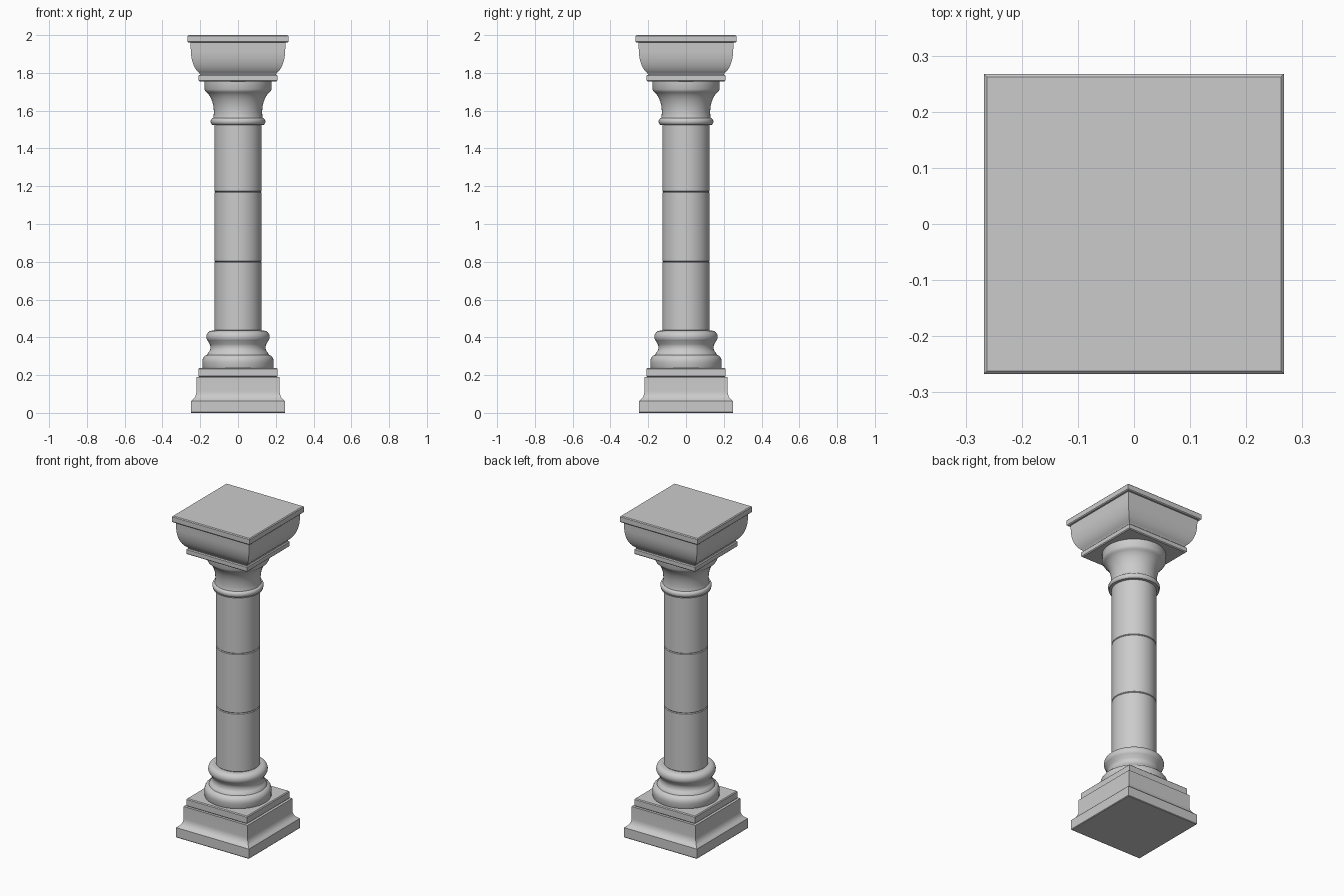
import bpy, bmesh
from math import cos, sin, pi, sqrt, radians

cube = bpy.data.objects.get("Cube")
if cube:
    bpy.data.objects.remove(cube, do_unlink=True)

stone = bpy.data.materials.new("grey_stone")
stone.use_nodes = True
GREY = (0.6, 0.6, 0.6, 1)
stone.diffuse_color = GREY
stone.node_tree.nodes["Principled BSDF"].inputs["Base Color"].default_value = GREY


def sweep(name, profile, sides, angle=35):
    """Closed solid from (half width, height) points; four sides give a square."""
    bm = bmesh.new()
    square = sides == 4
    scale = sqrt(2) if square else 1
    turn = pi / 4 if square else 0
    rings = []
    for r, z in profile:
        rings.append([bm.verts.new((r * scale * cos(turn + 2 * pi * i / sides),
                                    r * scale * sin(turn + 2 * pi * i / sides), z))
                      for i in range(sides)])
    for low, high in zip(rings, rings[1:]):
        for i in range(sides):
            j = (i + 1) % sides
            bm.faces.new((low[i], low[j], high[j], high[i]))
    bm.faces.new(rings[0][::-1])
    bm.faces.new(rings[-1])
    mesh = bpy.data.meshes.new(name)
    bm.to_mesh(mesh)
    bm.free()
    mesh.materials.append(stone)
    obj = bpy.data.objects.new(name, mesh)
    bpy.context.collection.objects.link(obj)
    bpy.ops.object.select_all(action='DESELECT')
    obj.select_set(True)
    bpy.context.view_layer.objects.active = obj
    bpy.ops.object.shade_smooth_by_angle(angle=radians(angle))
    return obj


def slab(name, half, low, high, b=0.005):
    """Square slab with chamfered rims."""
    sweep(name, [(half - b, low), (half, low + b), (half, high - b), (half - b, high)], 4)


def arc(r, z, radius_r, radius_z, start, end, steps=8):
    """Elliptical piece of a moulding profile, angles in degrees."""
    angles = [radians(start + (end - start) * i / steps) for i in range(steps + 1)]
    return [(r + radius_r * cos(a), z + radius_z * sin(a)) for a in angles]


# Plinth with a concave step, and the slab on it
sweep("plinth", [(0.247, 0), (0.25, 0.004), (0.25, 0.062)]
      + arc(0.258, 0.115, 0.038, 0.05, 240, 180, 6) + [(0.22, 0.19)], 4)
slab("plinth_slab", 0.209, 0.19, 0.238)

# Round base: lower torus, hollow and upper torus
sweep("column_base", [(0.187, 0.238), (0.189, 0.242), (0.189, 0.272)]
      + arc(0.158, 0.272, 0.031, 0.036, 0, 80)
      + arc(0.168, 0.347, 0.022, 0.03, 240, 130)
      + arc(0.138, 0.403, 0.03, 0.032, -50, 90, 10), 48)

# Three shaft drums with fine joints
JOINTS = [0.435, 0.8, 1.17, 1.528]
for i, (low, high) in enumerate(zip(JOINTS, JOINTS[1:])):
    sweep(f"shaft_drum_{i + 1}", [(0.121, low), (0.125, low + 0.004),
                                  (0.125, high - 0.004), (0.121, high)], 48)

# Capital: collar ring below a flared bell
sweep("capital_collar", [(0.125, 1.525), (0.141, 1.525)]
      + arc(0.13, 1.543, 0.015, 0.018, -60, 80) + [(0.125, 1.562)], 48)
sweep("capital_bell", [(0.132, 1.558)]
      + arc(0.198, 1.592, 0.07, 0.118, 190, 112, 12)
      + [(0.178, 1.713), (0.178, 1.755)], 48)

# Square top: necking slab, flared block and cap
slab("abacus_slab", 0.209, 1.755, 1.79)
sweep("abacus_block", [(0.201, 1.79)]
      + arc(0.18, 1.925, 0.07, 0.135, -70, 0, 10) + [(0.252, 1.962)], 4)
slab("cap_slab", 0.267, 1.96, 2.0)
